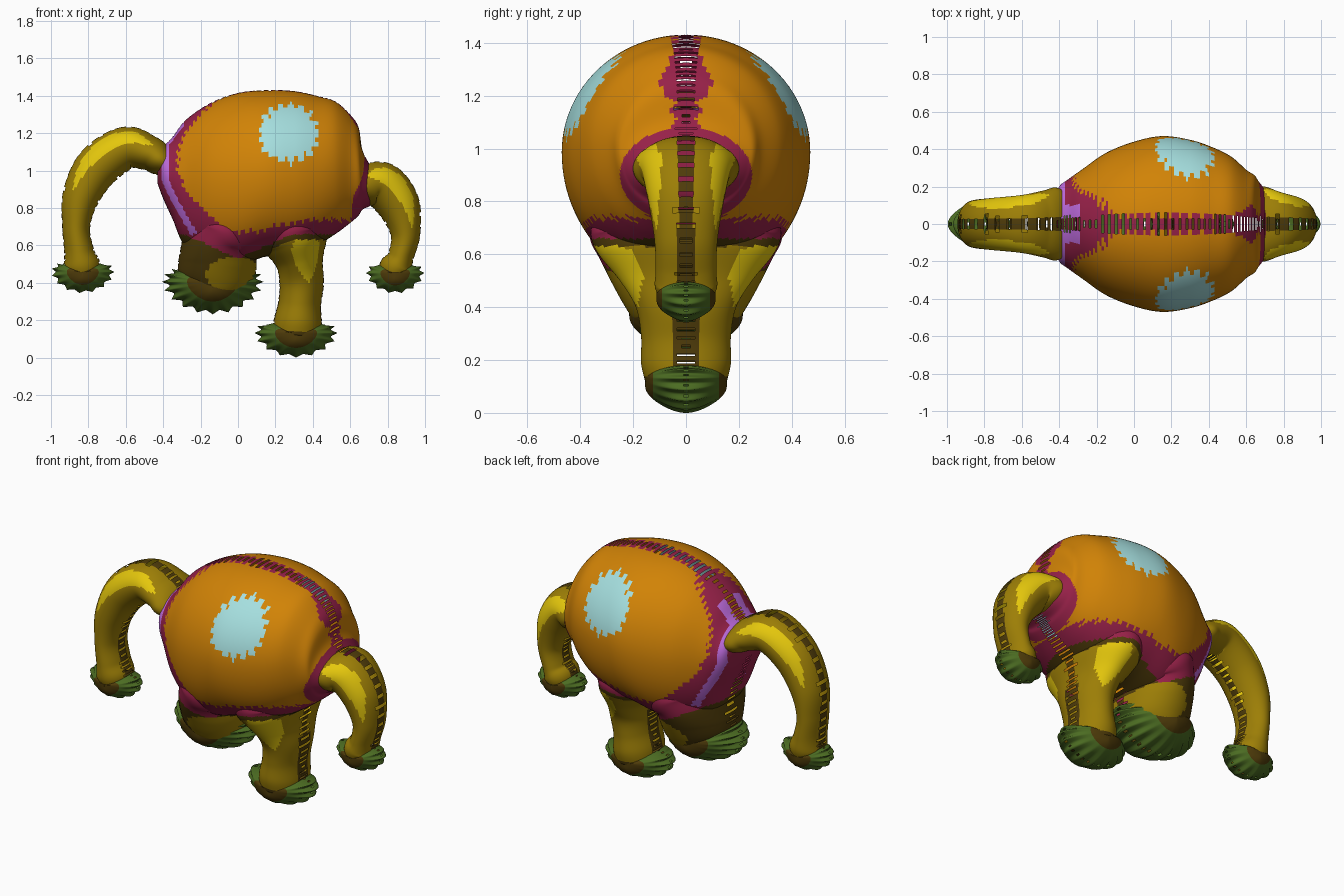
import bpy, bmesh, math, random
from mathutils import Vector
from mathutils.bvhtree import BVHTree

random.seed(4)
cube = bpy.data.objects.get("Cube")
if cube:
    bpy.data.objects.remove(cube, do_unlink=True)


def material(name, r, g, b):
    """Flat colour given as 0-255 screen values, stored as linear."""
    col = [(c / 255) ** 2.2 for c in (r, g, b)] + [1]
    m = bpy.data.materials.new(name)
    m.use_nodes = True
    m.diffuse_color = col
    m.node_tree.nodes["Principled BSDF"].inputs["Base Color"].default_value = col
    return m


COLOURS = ["orange", "magenta", "lilac", "pale_teal", "olive", "yellow", "brown", "green"]
ORANGE, MAGENTA, LILAC, TEAL, OLIVE, YELLOW, BROWN, GREEN = range(len(COLOURS))
RGB = [(208, 130, 15), (150, 38, 74), (190, 108, 222), (164, 222, 222),
       (156, 126, 15), (228, 198, 20), (80, 62, 18), (77, 108, 39)]
MATS = [material(n, *c) for n, c in zip(COLOURS, RGB)]
parts = []


def spline(points, steps):
    """Catmull-Rom curve through tuples of any length."""
    pts = [Vector(p) for p in points]
    pts = [pts[0] * 2 - pts[1]] + pts + [pts[-1] * 2 - pts[-2]]
    out = []
    for a, b, c, d in zip(pts, pts[1:], pts[2:], pts[3:]):
        for i in range(steps):
            t = i / steps
            out.append((b * 2 + (c - a) * t + (a * 2 - b * 5 + c * 4 - d) * t * t
                        + (b * 3 - a - c * 3 + d) * t ** 3) / 2)
    return out + [pts[-2]]


def loft(name, stations, colour, side=1, segs=64, steps=10, belly=False):
    """Elliptical tube through (x, z, in-plane radius, depth radius) stations,
    with a slit seam along the middle plane; a belly is upright and full below."""
    path = spline(stations, steps)
    bm = bmesh.new()
    rings = []
    for i, p in enumerate(path):
        t = path[min(i + 1, len(path) - 1)] - path[max(i - 1, 0)]
        u = Vector((0, 0, 1)) if belly else Vector((t[1], 0, -t[0])).normalized() * side
        ring = []
        for j in range(segs):
            a = math.tau * j / segs
            co = Vector((p[0], 0, p[1])) + u * p[2] * math.cos(a)
            full = .75 if belly and math.cos(a) < 0 else 1
            co.y = p[3] * math.copysign(abs(math.sin(a)) ** full, math.sin(a))
            ring.append(bm.verts.new(co))
        rings.append(ring)
    holes = []
    for i, (r0, r1) in enumerate(zip(rings, rings[1:])):
        slit = random.uniform(.02, .052) if i % 3 == 1 else 0
        for j in range(segs):
            k = (j + 1) % segs
            f = bm.faces.new((r0[j], r0[k], r1[k], r1[j]))
            c = f.calc_center_median()
            cos_a = math.cos(math.tau * (j + .5) / segs)
            f.material_index = colour(c, i / len(path), cos_a)
            if abs(c.y) < slit and abs(cos_a) > .93:
                holes.append(f)
    for ring, s in ((rings[0], 0), (rings[-1], 1)):
        f = bm.faces.new(ring)
        f.material_index = colour(f.calc_center_median(), s, 0)
    parts.append((name, bm, holes))


def zigzag(t):
    """Triangle wave from 0 to 1."""
    return abs((t % 1) * 2 - 1)


def hem(x):
    """Height where the torso colour gives way to the legs."""
    return .53 + min(.45 * abs(x), .13)


# Torso: rounded belly with jagged colour borders
def torso_colour(c, s, cos_a):
    x, y, z = c
    tooth = .03 * zigzag((x + z) / .05)
    px, pz = x - .27, z - 1.2
    spikes = .132 + .042 * zigzag(math.atan2(pz, px) / math.tau * 17)
    if math.hypot(px, pz) < spikes and abs(y) > .1:
        return TEAL
    if z < hem(x):
        return BROWN
    # Lilac collar around the shoulder, widening above it
    collar = -.39 + .15 * (max(0, .96 - z) / .29) ** 1.2
    if abs(x - collar) < .02 and z > .66 and z < 1.14 and abs(y) > .04:
        return LILAC
    if z > 1.08 and x < -.29 and .03 < abs(y) < .1:
        return LILAC
    if x < -.34 + 2 * (z - 1.05) ** 2 + tooth:
        return MAGENTA
    if z < .66 + .06 * min(1, max(0, (x - .1) * 4)) + tooth:
        return MAGENTA
    if x > .5 and math.hypot(y / .25, (z - .9) / .18) < 1:
        return MAGENTA
    bulge = max(0, .07 - abs(z - 1.25)) if x > .5 else 0
    if abs(y) < .035 + tooth + bulge:
        return MAGENTA
    return ORANGE


# x, top, bottom, depth
outline = [(-.43, 1.1, .93, .12), (-.4, 1.13, .85, .2), (-.35, 1.18, .74, .24),
           (-.28, 1.27, .59, .29), (-.15, 1.36, .52, .38), (0, 1.415, .5, .44),
           (.15, 1.43, .54, .47), (.3, 1.425, .56, .45), (.42, 1.4, .6, .41),
           (.52, 1.37, .66, .36), (.6, 1.3, .72, .29), (.645, 1.23, .76, .26),
           (.665, 1.11, .79, .23), (.705, 1.03, .81, .18)]
loft("torso", [(x, (t + b) / 2, (t - b) / 2, d) for x, t, b, d in outline],
     torso_colour, segs=96, steps=12, belly=True)


# Limbs: olive with a dark seam and wrist, and a bright patch on each flank
def limb_colour(mid, half, centre, spread, wrist, leg=False):
    def rule(c, s, cos_a):
        if leg and c.z > hem(c.x) - .03:
            return MAGENTA if c.z > hem(c.x) else BROWN
        seam = .055 if leg and c.z < .45 else .03
        if s > wrist or (abs(c.y) < seam and abs(cos_a) > .7):
            return BROWN
        if abs(cos_a - centre) < spread * (1 - ((s - mid) / half) ** 2):
            return YELLOW
        return OLIVE
    return rule


loft("right_arm", [(-.36, 1.03, .07, .17), (-.42, 1.06, .085, .195), (-.48, 1.095, .095, .18),
                   (-.6, 1.12, .115, .155), (-.75, 1.02, .12, .14), (-.84, .86, .1, .13),
                   (-.865, .7, .075, .12), (-.85, .57, .08, .12), (-.835, .49, .1, .12),
                   (-.83, .43, .08, .1)],
     limb_colour(.37, .17, .5, .32, .93))
loft("left_arm", [(.64, .92, .1, .19), (.7, .925, .115, .2), (.78, .915, .125, .17),
                  (.86, .81, .115, .145), (.895, .66, .08, .12), (.87, .54, .07, .115),
                  (.845, .48, .09, .118), (.84, .425, .07, .1)],
     limb_colour(.32, .21, .45, .36, .9), side=-1)
loft("front_leg", [(.29, .74, .17, .35), (.29, .67, .19, .36), (.31, .6, .17, .33),
                   (.33, .5, .125, .25), (.34, .4, .12, .19), (.33, .29, .115, .17),
                   (.32, .19, .13, .17), (.315, .12, .13, .155)],
     limb_colour(.36, .2, .3, .5, .93, True), side=-1)


def rear_leg_colour(c, s, cos_a):
    if c.z > hem(c.x):
        return MAGENTA
    blob = math.hypot((c.x + .02) / .15, (c.z - .44) / .1) < 1
    return OLIVE if blob and abs(c.y) > .04 else BROWN


loft("rear_leg", [(-.05, .74, .18, .355), (-.07, .67, .21, .365), (-.1, .6, .2, .335),
                  (-.11, .5, .21, .285), (-.12, .41, .2, .235), (-.13, .35, .15, .19),
                  (-.14, .31, .08, .11)],
     rear_leg_colour, side=-1)


# Paws: rounded pads with a spiked rim in the middle plane and dark cheeks
def paw(name, x, z, rx, ry, rz, spikes):
    segs, rows = spikes * 8, 25
    bm = bmesh.new()
    rings, holes = [], []
    for i in range(rows + 1):
        lat = math.pi * (i + .02) / (rows + .04)
        ring = []
        for j in range(segs):
            a = math.tau * j / segs
            rim = zigzag(j / 8) ** 1.4 * math.sin(lat) ** 5
            r = math.sin(lat) * (1 + (.18 * rim if math.sin(a) < .6 else 0))
            lift = .3 * rz * math.cos(a) ** 2
            ring.append(bm.verts.new((x + rx * r * math.cos(a), -ry * math.cos(lat),
                                      z + rz * r * math.sin(a) + lift)))
        rings.append(ring)
    for i, (r0, r1) in enumerate(zip(rings, rings[1:])):
        cheek = abs(math.cos(math.pi * (i + .5) / rows)) > .78
        for j in range(segs):
            k = (j + 1) % segs
            f = bm.faces.new((r0[j], r0[k], r1[k], r1[j]))
            f.material_index = BROWN if cheek else GREEN
            if i == rows // 2 and j % 4 == 2:
                holes.append(f)
    for ring in (rings[0], rings[-1]):
        bm.faces.new(ring).material_index = BROWN
    parts.append((name, bm, holes))


paw("right_hand", -.83, .435, .144, .115, .077, 15)
paw("left_hand", .84, .43, .133, .112, .074, 14)
paw("front_foot", .31, .105, .19, .155, .089, 16)
paw("rear_foot", -.135, .37, .232, .215, .118, 20)

# Join the skins: drop faces buried inside another part, and open the seam slits
for name, bm, holes in parts:
    bmesh.ops.recalc_face_normals(bm, faces=bm.faces[:])
trees = [BVHTree.FromBMesh(bm) for name, bm, holes in parts]
for n, (name, bm, holes) in enumerate(parts):
    others = trees[:n] + trees[n + 1:]
    buried = set()
    for v in bm.verts:
        outward = Vector((0, math.copysign(1, v.co.y), 0))
        if any(tree.ray_cast(v.co, outward)[0] for tree in others):
            buried.add(v)
    hidden = {f for f in bm.faces if buried.issuperset(f.verts)}
    bmesh.ops.delete(bm, geom=list(hidden.union(holes)), context="FACES")
    for f in bm.faces:
        f.smooth = True
    mesh = bpy.data.meshes.new(name)
    bm.to_mesh(mesh)
    bm.free()
    for m in MATS:
        mesh.materials.append(m)
    bpy.context.collection.objects.link(bpy.data.objects.new(name, mesh))
